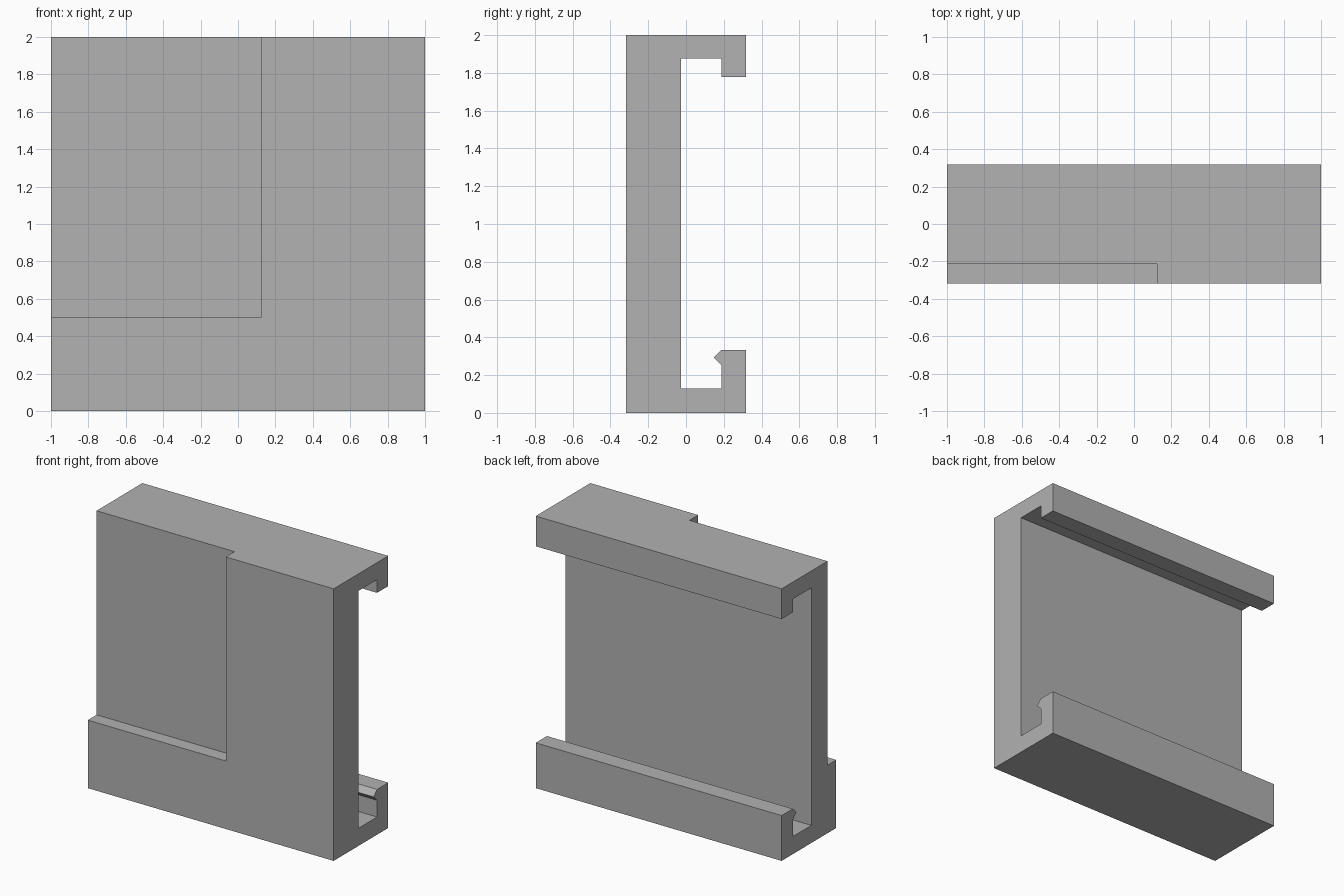
import bpy
import bmesh

default = bpy.data.objects.get("Cube")
if default:
    bpy.data.objects.remove(default, do_unlink=True)

# One plain grey for the whole part
grey = bpy.data.materials.new("plain_grey")
grey.use_nodes = True
colour = (0.445, 0.445, 0.445, 1)
grey.diffuse_color = colour
grey.node_tree.nodes["Principled BSDF"].inputs["Base Color"].default_value = colour


def extrude_profile(name, profile, x_min, x_max):
    """Extrude a (y, z) outline along x into a solid."""
    bm = bmesh.new()
    face = bm.faces.new([bm.verts.new((x_min, y, z)) for y, z in profile])
    result = bmesh.ops.extrude_face_region(bm, geom=[face])
    moved = [v for v in result["geom"] if isinstance(v, bmesh.types.BMVert)]
    bmesh.ops.translate(bm, vec=(x_max - x_min, 0, 0), verts=moved)
    bmesh.ops.recalc_face_normals(bm, faces=bm.faces)
    mesh = bpy.data.meshes.new(name)
    bm.to_mesh(mesh)
    bm.free()
    mesh.materials.append(grey)
    obj = bpy.data.objects.new(name, mesh)
    bpy.context.collection.objects.link(obj)
    return obj


# Plate with a hooked rail at top and bottom; the lower lip has a snap ridge
front, plate_back, lip, back = -0.317, -0.027, 0.187, 0.317
section = [
    (front, 0), (back, 0), (back, 0.333), (lip, 0.333),
    (0.147, 0.293), (lip, 0.253), (lip, 0.13), (plate_back, 0.13),
    (plate_back, 1.875), (lip, 1.875), (lip, 1.778), (back, 1.778),
    (back, 2), (front, 2),
]
plate = extrude_profile("railed_plate", section, -1, 1)

# Shallow recess in the upper right of the front, open at the top and side
recess = [(-0.5, 0.5), (-0.215, 0.5), (-0.215, 2.2), (-0.5, 2.2)]
cutter = extrude_profile("recess_cutter", recess, -1.2, 0.123)
cutter.hide_render = True
cutter.hide_viewport = True
cutter.display_type = 'WIRE'

cut = plate.modifiers.new("front_recess", 'BOOLEAN')
cut.operation = 'DIFFERENCE'
cut.solver = 'EXACT'
cut.object = cutter

# Apply the cut and drop the helper
bpy.context.view_layer.update()
evaluated = plate.evaluated_get(bpy.context.evaluated_depsgraph_get())
finished = bpy.data.meshes.new_from_object(evaluated)
plate.modifiers.clear()
plate.data = finished
bpy.data.objects.remove(cutter, do_unlink=True)
